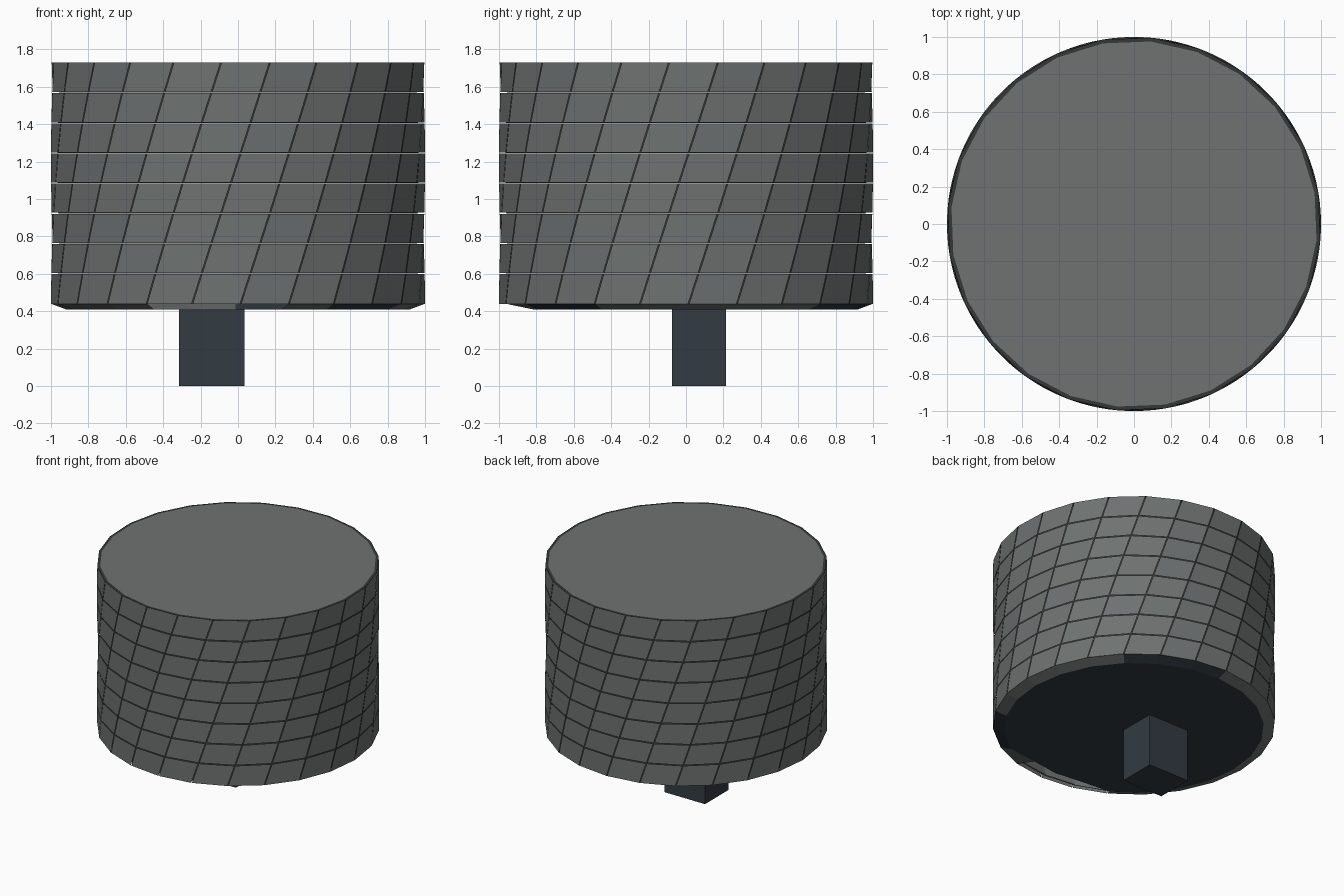
import bpy, bmesh
from math import sin, cos, radians, degrees, atan2

cube = bpy.data.objects.get("Cube")
if cube:
    bpy.data.objects.remove(cube, do_unlink=True)


def material(name, hex_color):
    lin = [((int(hex_color[i:i + 2], 16) / 255 + 0.055) / 1.055) ** 2.4 for i in (0, 2, 4)]
    mat = bpy.data.materials.new(name)
    mat.use_nodes = True
    mat.diffuse_color = (*lin, 1)
    mat.node_tree.nodes["Principled BSDF"].inputs["Base Color"].default_value = (*lin, 1)
    return mat


PANEL = material("panel grey", "6e7271")
SEAM = material("seam dark grey", "353737")
SLATE = material("dark slate", "323b42")

SIDES, ROWS = 24, 8
STEP = 360 / SIDES
BOTTOM, TOP, BASE = 0.44, 1.73, 0.41
TWIST, PHASE = 24, 0.8      # degrees
GAP = 0.003                 # half a seam


def polar(r, deg, z):
    return (r * cos(radians(deg)), r * sin(radians(deg)), z)


def twisted(r, deg, z):
    return polar(r, deg + PHASE + TWIST * (z - BOTTOM) / (TOP - BOTTOM), z)


def finish(name, bm, *mats):
    mesh = bpy.data.meshes.new(name)
    bm.to_mesh(mesh)
    bm.free()
    for m in mats:
        mesh.materials.append(m)
    obj = bpy.data.objects.new(name, mesh)
    bpy.context.collection.objects.link(obj)
    return obj


def face(bm, points):
    return bm.faces.new([bm.verts.new(p) for p in points])


# Twisted wall of separate panels with thin open seams
bm = bmesh.new()
height = (TOP - BOTTOM) / ROWS
trim = degrees(GAP)
for row in range(ROWS):
    z0 = BOTTOM + row * height + (GAP if row else 0)
    z1 = BOTTOM + (row + 1) * height - (GAP if row < ROWS - 1 else 0)
    for i in range(SIDES):
        a0, a1 = i * STEP + trim, (i + 1) * STEP - trim
        face(bm, [twisted(1, a0, z0), twisted(1, a1, z0),
                  twisted(1, a1, z1), twisted(1, a0, z1)])
finish("wall_panels", bm, PANEL)


# Dark backing behind the seams, and a grey lining inside it
def tube(name, r, mat, inward):
    bm = bmesh.new()
    for row in range(ROWS):
        z0, z1 = BOTTOM + row * height, BOTTOM + (row + 1) * height - GAP
        for i in range(SIDES):
            a0, a1 = i * STEP, (i + 1) * STEP
            pts = [twisted(r, a0, z0), twisted(r, a1, z0), twisted(r, a1, z1), twisted(r, a0, z1)]
            face(bm, pts[::-1] if inward else pts)
    bmesh.ops.remove_doubles(bm, verts=bm.verts, dist=0.0001)
    finish(name, bm, mat)


tube("seam_backing", 0.965, SEAM, False)
tube("inner_lining", 0.955, PANEL, True)

# Top lid with a dark rim
bm = bmesh.new()
face(bm, [twisted(0.98, i * STEP, TOP) for i in range(SIDES)])
finish("top_lid", bm, PANEL)
bm = bmesh.new()
for i in range(SIDES):
    a0, a1 = i * STEP, (i + 1) * STEP
    face(bm, [twisted(0.98, a0, TOP), twisted(1, a0, TOP),
              twisted(1, a1, TOP), twisted(0.98, a1, TOP)])
finish("top_rim", bm, SEAM)


# Sloped lower rim: open at the front, slate coloured in two stretches
def is_open(az):
    return -119 < az < -73


def base_point(i):
    x, y, z = polar(1, i * STEP + PHASE, BASE)
    return polar(0.85 if is_open(degrees(atan2(y, x))) else 0.92, i * STEP + PHASE, BASE)


bm = bmesh.new()
for i in range(SIDES):
    az = ((i + 0.5) * STEP + PHASE + 180) % 360 - 180
    if is_open(az):
        continue
    f = face(bm, [base_point(i), base_point(i + 1),
                  polar(1, (i + 1) * STEP + PHASE, BOTTOM), polar(1, i * STEP + PHASE, BOTTOM)])
    f.material_index = int(-60 < az < -30 or 48 < az < 90)
finish("lower_rim", bm, PANEL, SLATE)

# Flat dark underside
bm = bmesh.new()
face(bm, [base_point(-i) for i in range(SIDES)])
finish("underside", bm, SLATE)

# Square peg underneath
bpy.ops.mesh.primitive_cube_add(size=1, location=(-0.14, 0.07, 0.205))
peg = bpy.context.object
peg.name = "peg"
peg.scale = (0.35, 0.29, 0.41)
peg.data.materials.append(SLATE)
